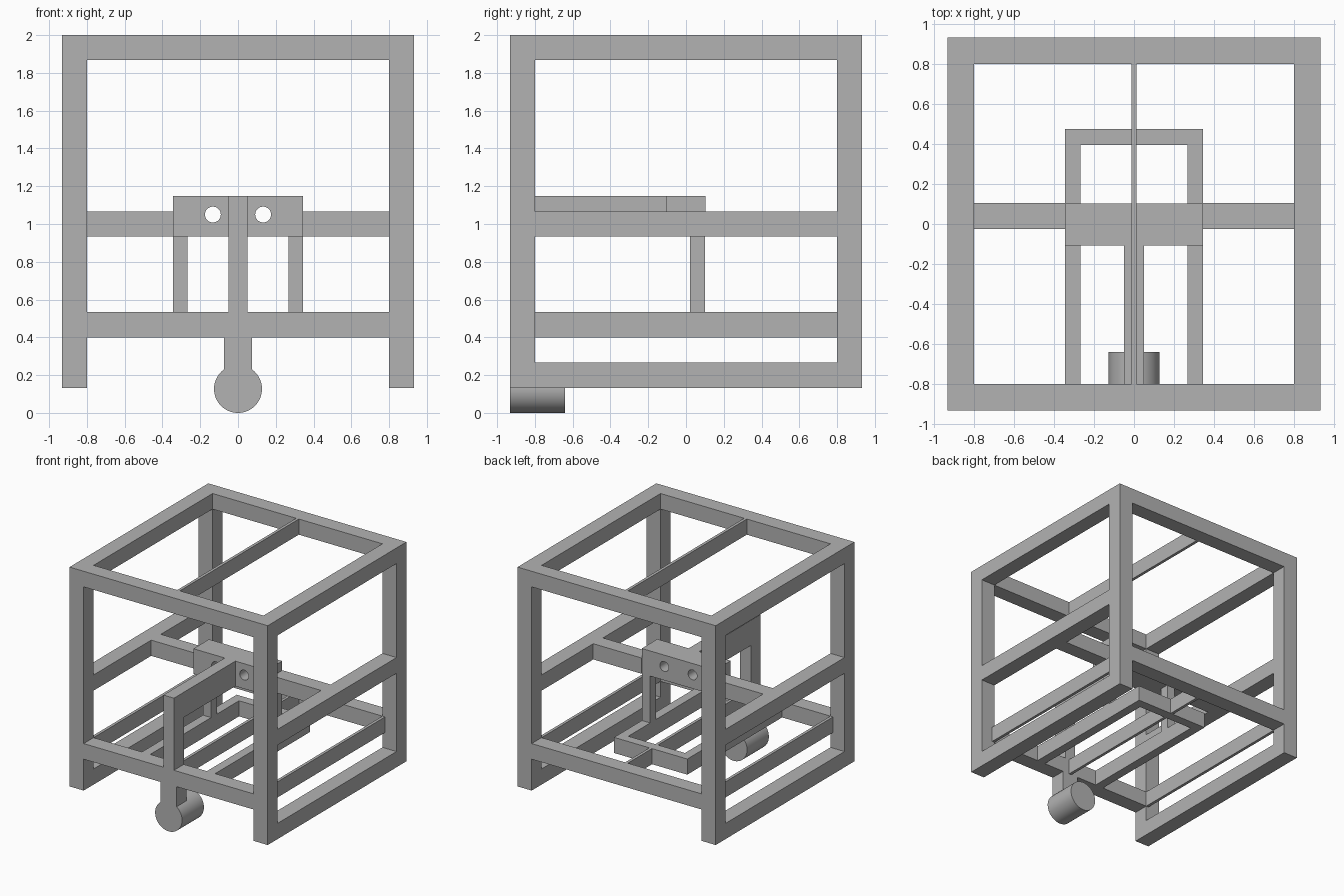
import bpy
import math

old = bpy.data.objects.get("Cube")
if old:
    bpy.data.objects.remove(old, do_unlink=True)

GREY = (0.45, 0.45, 0.45, 1)
mat = bpy.data.materials.new("plain grey")
mat.use_nodes = True
mat.diffuse_color = GREY
mat.node_tree.nodes["Principled BSDF"].inputs["Base Color"].default_value = GREY

OUT, INN = 0.933, 0.8          # outer and inner faces of the frame
TOP = (1.867, 2.0)             # height bands of the rails
MID = (0.933, 1.067)
LOW = (0.4, 0.533)
BASE = (0.133, 0.267)
THIN = 0.0125                  # half width of the thin bars


def box(name, xs, ys, zs):
    """Axis-aligned bar spanning the given ranges."""
    spans = (xs, ys, zs)
    bpy.ops.mesh.primitive_cube_add(size=1, location=[(a + b) / 2 for a, b in spans])
    ob = bpy.context.object
    ob.name = name
    ob.scale = [b - a for a, b in spans]
    bpy.ops.object.transform_apply(location=False, rotation=False, scale=True)
    ob.data.materials.append(mat)
    return ob


def rod(name, radius, x, z, ys, sides=48):
    """Cylinder lying along y."""
    bpy.ops.mesh.primitive_cylinder_add(
        vertices=sides, radius=radius, depth=ys[1] - ys[0],
        location=(x, (ys[0] + ys[1]) / 2, z), rotation=(math.pi / 2, 0, 0))
    ob = bpy.context.object
    ob.name = name
    ob.data.materials.append(mat)
    return ob


def side(s, a, b):
    """Range a..b mirrored to the side s."""
    return (a, b) if s > 0 else (-b, -a)


SPAN = (-INN, INN)
FRONT = (-OUT, -INN)

# Outer frame: corner posts, top and low cross rails
for end, sy in (("front", -1), ("back", 1)):
    depth = side(sy, INN, OUT)
    for hand, sx in (("left", 1), ("right", -1)):
        box(f"{end}_{hand}_post", side(sx, INN, OUT), depth, (BASE[0], TOP[1]))
    box(f"{end}_top_rail", SPAN, depth, TOP)
    box(f"{end}_low_rail", SPAN, depth, LOW)

# Parts repeated on the left and right
for hand, sx in (("left", 1), ("right", -1)):
    for level, zs in (("top", TOP), ("middle", MID), ("base", BASE)):
        box(f"{hand}_{level}_rail", side(sx, INN, OUT), SPAN, zs)
    box(f"{hand}_thin_rail", side(sx, INN, INN + 2 * THIN), SPAN, LOW)
    box(f"{hand}_cross_bar", side(sx, 0.345, INN), (-0.025, 0.105), MID)
    box(f"{hand}_floor_bar", side(sx, 0.267, 0.345), (-INN, 0.475), LOW)
    box(f"{hand}_block_leg", side(sx, 0.267, 0.345), (0.02, 0.1), (LOW[1], MID[0]))

# Rear bar of the floor frame and the thin centre bars
box("floor_rear_bar", (-0.267, 0.267), (0.395, 0.475), LOW)
box("top_centre_bar", (-THIN, THIN), SPAN, TOP)
box("low_centre_bar_front", (-THIN, THIN), (-INN, 0.395), LOW)
box("low_centre_bar_back", (-THIN, THIN), (0.475, INN), LOW)

# Centre block with two through holes
block = box("centre_block", (-0.345, 0.345), (-0.107, 0.102), (MID[0], 1.147))
for sx in (1, -1):
    cutter = rod("hole_cutter", 0.042, sx * 0.133, 1.05, (-0.3, 0.3), 32)
    cutter.hide_render = True
    cut = block.modifiers.new("hole", "BOOLEAN")
    cut.operation = "DIFFERENCE"
    cut.solver = "EXACT"
    cut.object = cutter
    bpy.context.view_layer.objects.active = block
    bpy.ops.object.modifier_apply(modifier=cut.name)
    bpy.data.objects.remove(cutter, do_unlink=True)

# Arm from the block to the front, with its upright
box("arm_beam", (-0.05, 0.05), (-INN, -0.107), (MID[0], 1.147))
box("arm_upright", (-0.05, 0.05), FRONT, (LOW[1], 1.147))

# Stem and round foot below the front rail
box("foot_stem", (-0.075, 0.075), FRONT, (0.225, LOW[0]))
foot = rod("round_foot", 0.127, 0, 0.127, (-OUT, -0.64), 64)

# Smooth only the round surfaces
for ob in (block, foot):
    bpy.ops.object.select_all(action="DESELECT")
    ob.select_set(True)
    bpy.context.view_layer.objects.active = ob
    bpy.ops.object.shade_smooth_by_angle(angle=math.radians(30))
